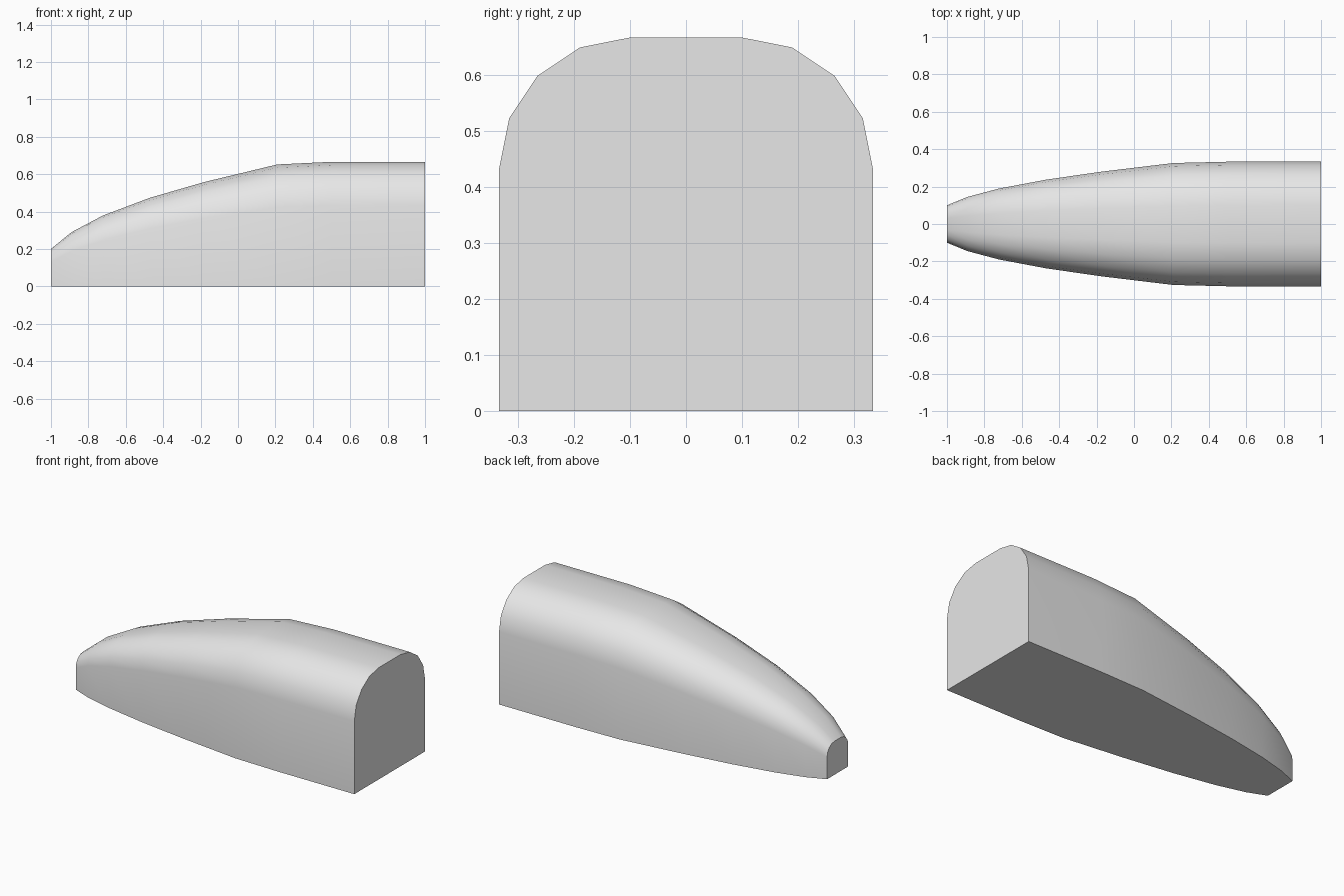
import bpy
import bmesh
from math import cos, sin, radians

cube = bpy.data.objects.get("Cube")
if cube:
    bpy.data.objects.remove(cube, do_unlink=True)

# Plain grey material
grey = bpy.data.materials.new("light_grey")
grey.use_nodes = True
colour = (0.8, 0.8, 0.8, 1)
grey.diffuse_color = colour
grey.node_tree.nodes["Principled BSDF"].inputs["Base Color"].default_value = colour

# Full-size section: flat base, upright sides, rounded shoulders
HALF, RADIUS = 0.333, 0.233
flat = HALF - RADIUS
spring = 2 * HALF - RADIUS
arc = [(flat + RADIUS * cos(radians(a * 22.5)),
        spring + RADIUS * sin(radians(a * 22.5))) for a in range(5)]
right_half = [(HALF, 0)] + arc
section = right_half + [(-y, z) for y, z in reversed(right_half)]

# Stations along the length: x position and half width
stations = [(-1, 0.1), (-0.89, 0.145), (-0.72, 0.19), (-0.47, 0.237),
            (-0.18, 0.279), (0.21, 0.326), (0.5, HALF), (1, HALF)]

# Loft the section through the stations
bm = bmesh.new()
rings = [[bm.verts.new((x, y * w / HALF, z * w / HALF)) for y, z in section]
         for x, w in stations]
count = len(section)
for a, b in zip(rings, rings[1:]):
    for i in range(count):
        j = (i + 1) % count
        bm.faces.new((a[i], a[j], b[j], b[i]))

# Flat nose and rear end
bm.faces.new(rings[0])
bm.faces.new(rings[-1])
bmesh.ops.recalc_face_normals(bm, faces=bm.faces)

mesh = bpy.data.meshes.new("tapered_body")
bm.to_mesh(mesh)
bm.free()
mesh.materials.append(grey)
body = bpy.data.objects.new("tapered_body", mesh)
bpy.context.collection.objects.link(body)

# Smooth skin with crisp ends and base
bpy.ops.object.select_all(action='DESELECT')
body.select_set(True)
bpy.context.view_layer.objects.active = body
bpy.ops.object.shade_smooth_by_angle(angle=radians(35))
